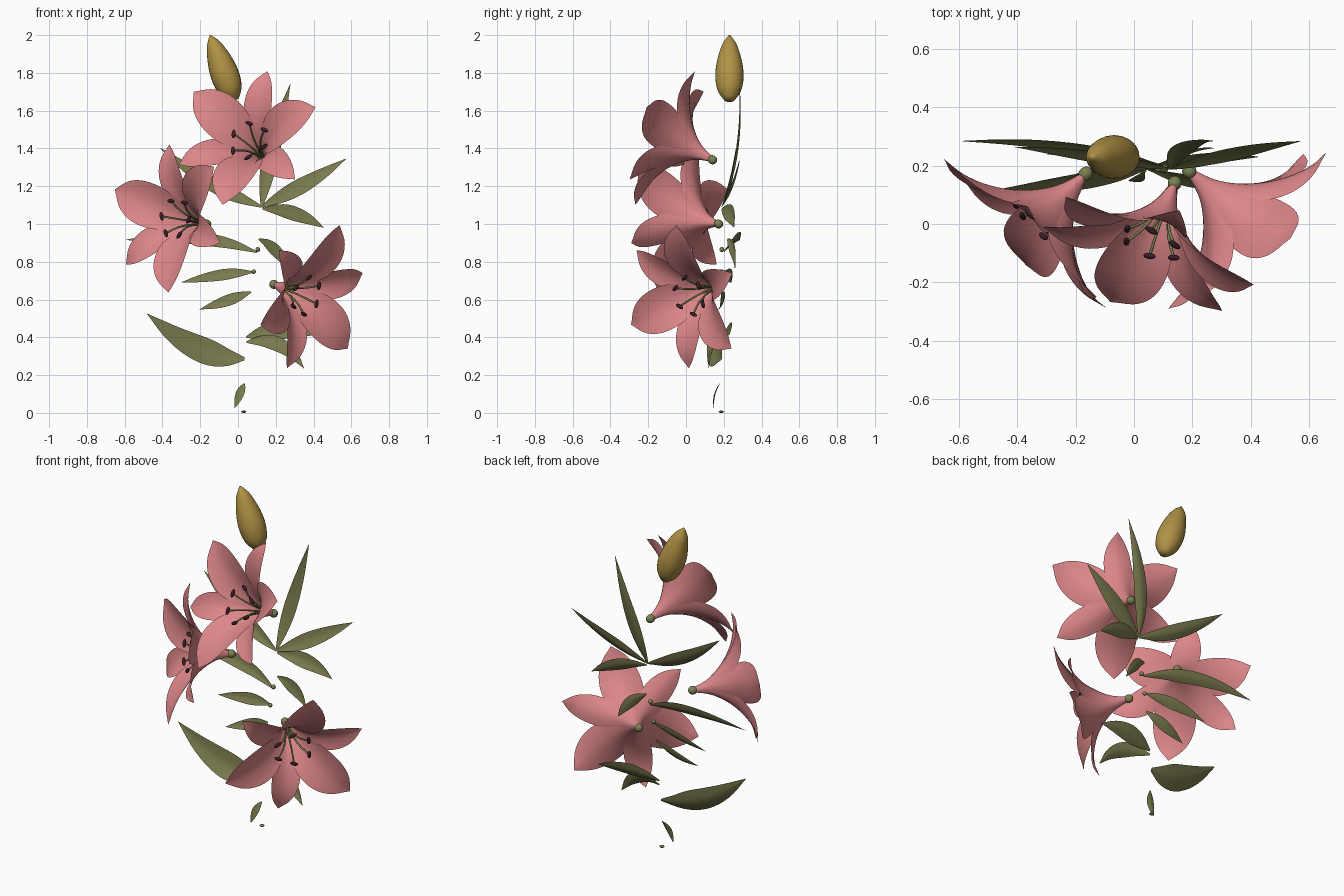
import bpy, bmesh, math
from mathutils import Vector, Matrix

old = bpy.data.objects.get("Cube")
if old:
    bpy.data.objects.remove(old)


def material(name, rgb):
    m = bpy.data.materials.new(name)
    m.use_nodes = True
    m.diffuse_color = (*rgb, 1)
    m.node_tree.nodes["Principled BSDF"].inputs["Base Color"].default_value = (*rgb, 1)
    return m


PINK = material("petal_pink", (0.72, 0.24, 0.25))
LEAF = material("leaf_olive", (0.19, 0.19, 0.075))
STEM = material("stem_green", (0.2, 0.22, 0.085))
GOLD = material("bud_gold", (0.44, 0.29, 0.06))
DARK = material("anther_maroon", (0.04, 0.013, 0.02))


def finish(bm, name, mat):
    mesh = bpy.data.meshes.new(name)
    bm.to_mesh(mesh)
    bm.free()
    mesh.materials.append(mat)
    mesh.shade_smooth()
    obj = bpy.data.objects.new(name, mesh)
    bpy.context.collection.objects.link(obj)
    return obj


def sample(points, t):
    """Catmull-Rom position at t in 0..1 along a list of vectors."""
    n = len(points) - 1
    i = min(int(t * n), n - 1)
    f = t * n - i
    b, c = points[i], points[i + 1]
    a = points[i - 1] if i else b * 2 - c
    d = points[i + 2] if i + 2 <= n else c * 2 - b
    return b + ((c - a) * f + (a * 2 - b * 5 + c * 4 - d) * f ** 2
                + (b * 3 - a - c * 3 + d) * f ** 3) * 0.5


def add_blade(bm, path, face_dir, width, outline, cup, crease, rows=20, cols=8):
    """Sheet along a path: cupped across, with a creased midrib."""
    shape = [Vector((w, 0)) for w in outline]
    grid = []
    for i in range(rows + 1):
        t = i / rows
        mid = sample(path, t)
        run = sample(path, min(t + 0.02, 1)) - sample(path, max(t - 0.02, 0))
        side = run.cross(face_dir).normalized()
        normal = side.cross(run).normalized()
        half = max(sample(shape, t).x, 0.004) * width / 2
        row = []
        for j in range(cols + 1):
            s = 2 * j / cols - 1
            lift = half * (cup * (1 - 0.9 * t) * s * s + crease * abs(s))
            row.append(bm.verts.new(mid + side * half * s + normal * lift))
        grid.append(row)
    for a, b in zip(grid, grid[1:]):
        for j in range(cols):
            bm.faces.new((a[j], a[j + 1], b[j + 1], b[j]))


def add_ball(bm, centre, size, axis=Vector((0, 0, 1))):
    turn = axis.to_track_quat('Z', 'Y').to_matrix().to_4x4()
    bmesh.ops.create_uvsphere(bm, u_segments=14, v_segments=10, radius=1,
                              matrix=Matrix.Translation(centre) @ turn @ Matrix.Diagonal((*size, 1)))


def add_tube(bm, path, radius, steps=8, sides=8):
    rings = []
    for i in range(steps + 1):
        t = i / steps
        run = sample(path, min(t + 0.02, 1)) - sample(path, max(t - 0.02, 0))
        rot = run.to_track_quat('Z', 'Y')
        rings.append([bm.verts.new(sample(path, t) + rot @ Vector(
            (radius * math.cos(k * math.tau / sides), radius * math.sin(k * math.tau / sides), 0)))
            for k in range(sides)])
    for a, b in zip(rings, rings[1:]):
        for k in range(sides):
            bm.faces.new((a[k], a[(k + 1) % sides], b[(k + 1) % sides], b[k]))


# Petal side profiles as (distance from axis, height along axis)
WIDE = ((0.008, 0.0), (0.05, 0.105), (0.13, 0.2), (0.228, 0.268), (0.325, 0.306), (0.413, 0.318))
NARROW = ((0.012, 0.0), (0.05, 0.1), (0.125, 0.19), (0.22, 0.25), (0.312, 0.276), (0.395, 0.27))
STAMEN = ((0.006, 0.02), (0.025, 0.12), (0.055, 0.19), (0.1, 0.245))
PETAL_OUTLINE = (0.1, 0.27, 0.6, 0.92, 1.0, 0.88, 0.55, 0.0)
LEAF_OUTLINE = (0.12, 0.7, 1.0, 0.9, 0.55, 0.0)


def flower(label, base, axis, first_petal):
    base, up = Vector(base), Vector(axis).normalized()
    u = Vector(first_petal)
    u = (u - up * u.dot(up)).normalized()
    v = up.cross(u)

    def radial(angle):
        return u * math.cos(angle) + v * math.sin(angle)

    petals, filaments, anthers, cup = (bmesh.new() for _ in range(4))
    for k in range(6):
        out = radial(k * math.pi / 3)
        profile, width = ((WIDE, 0.235), (NARROW, 0.16))[k % 2]
        path = [base + out * r + up * h for r, h in profile]
        # Inner face looks toward the flower axis
        add_blade(petals, path, up * 0.6 - out, width, PETAL_OUTLINE, 0.42, 0.06)
        # Stamens
        angle = (k + 0.25) * math.pi / 3
        out = radial(angle)
        path = [base + out * r + up * h for r, h in STAMEN]
        add_tube(filaments, path, 0.005)
        bar = out.cross(up) + out * 0.5 * (-1) ** k
        add_ball(anthers, path[-1], (0.0105, 0.0105, 0.024), bar)
    add_ball(cup, base, (0.024, 0.024, 0.026), up)
    finish(petals, label + "_petals", PINK)
    finish(filaments, label + "_filaments", STEM)
    finish(anthers, label + "_anthers", DARK)
    finish(cup, label + "_receptacle", STEM)


flower("top_flower", (0.14, 0.14, 1.34), (-0.34, -0.84, 0.42), (0.27, -0.35, 0.28))
flower("right_flower", (-0.166, 0.172, 1.0), (-0.68, -0.72, 0.13), (-0.474, 0.087, 0.185))
flower("left_flower", (0.19, 0.18, 0.68), (0.7, -0.67, -0.25), (0.39, 0.06, -0.338))

# Closed bud, a turned profile leaning to one side
bud = bmesh.new()
foot, tip = Vector((-0.02, 0.23, 1.655)), Vector((-0.147, 0.23, 2.0))
lean = (tip - foot).to_track_quat('Z', 'Y')
length = (tip - foot).length
radii = [Vector((r, 0)) for r in (0.026, 0.058, 0.071, 0.075, 0.072, 0.064, 0.052, 0.035, 0.004)]
rings, sides = [], 24
for i in range(25):
    r = max(sample(radii, i / 24).x, 0.003)
    rings.append([bud.verts.new(foot + lean @ Vector(
        (r * math.cos(k * math.tau / sides), r * math.sin(k * math.tau / sides), length * i / 24)))
        for k in range(sides)])
for a, b in zip(rings, rings[1:]):
    for k in range(sides):
        bud.faces.new((a[k], a[(k + 1) % sides], b[(k + 1) % sides], b[k]))
bud.faces.new(rings[0][::-1])
bud.faces.new(rings[-1])
finish(bud, "bud", GOLD)

# Leaves: name, foot, middle, tip, width
LEAVES = (
    ("upper_tall_leaf", (0.125, 0.19, 1.09), (0.18, 0.275, 1.38), (0.278, 0.285, 1.745), 0.085),
    ("upper_left_leaf", (0.125, 0.19, 1.09), (0.34, 0.25, 1.2), (0.575, 0.285, 1.347), 0.09),
    ("upper_drooping_leaf", (0.13, 0.19, 1.08), (0.3, 0.24, 1.05), (0.455, 0.255, 0.98), 0.085),
    ("upper_right_leaf", (0.125, 0.19, 1.09), (-0.14, 0.24, 1.21), (-0.415, 0.265, 1.405), 0.085),
    ("long_right_leaf", (0.1, 0.2, 0.85), (-0.22, 0.27, 0.92), (-0.6, 0.285, 0.915), 0.075),
    ("middle_left_leaf", (0.11, 0.22, 0.92), (0.2, 0.255, 0.855), (0.275, 0.26, 0.755), 0.065),
    ("middle_right_leaf", (0.08, 0.2, 0.745), (-0.1, 0.235, 0.725), (-0.304, 0.24, 0.69), 0.065),
    ("lower_right_leaf", (0.07, 0.19, 0.64), (-0.06, 0.2, 0.59), (-0.204, 0.17, 0.548), 0.065),
    ("broad_right_leaf", (0.035, 0.19, 0.285), (-0.21, 0.16, 0.335), (-0.484, 0.115, 0.527), 0.15),
    ("lower_left_leaf", (0.045, 0.19, 0.4), (0.23, 0.23, 0.43), (0.43, 0.23, 0.415), 0.1),
    ("lower_drooping_leaf", (0.045, 0.19, 0.375), (0.22, 0.15, 0.355), (0.35, 0.12, 0.235), 0.085),
    ("bottom_leaf", (0.035, 0.18, 0.155), (0.008, 0.155, 0.095), (-0.017, 0.147, 0.025), 0.045),
)
for name, foot, middle, tip, width in LEAVES:
    a, b, c = Vector(foot), Vector(middle), Vector(tip)
    ctrl = b * 2 - (a + c) / 2
    path = [a * (1 - t) ** 2 + ctrl * 2 * t * (1 - t) + c * t * t for t in (0, 0.25, 0.5, 0.75, 1)]
    bm = bmesh.new()
    add_blade(bm, path, Vector((0, -0.9, 0.44)), width, LEAF_OUTLINE, 0.15, 0.15, 16, 6)
    finish(bm, name, LEAF)

# Small nodes where the hidden stalk would branch, and its cut foot
for name, centre, size in (
        ("upper_node", (0.105, 0.19, 0.865), (0.013, 0.013, 0.013)),
        ("lower_node", (0.083, 0.19, 0.748), (0.012, 0.012, 0.012)),
        ("stalk_foot", (0.03, 0.187, 0.006), (0.014, 0.014, 0.006))):
    bm = bmesh.new()
    add_ball(bm, Vector(centre), size)
    finish(bm, name, STEM)
